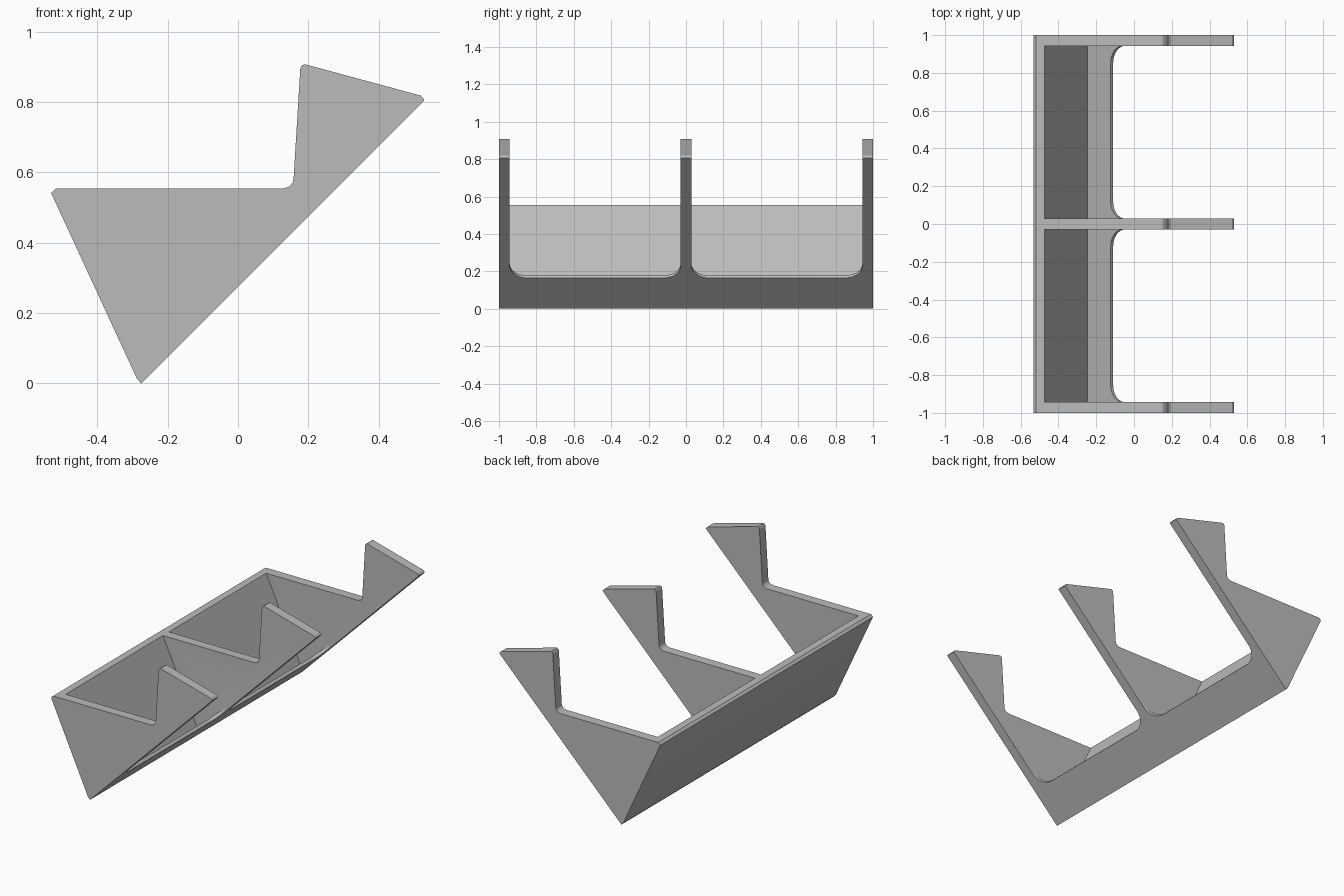
import bpy, bmesh, math
from mathutils import Vector

cube = bpy.data.objects.get("Cube")
if cube:
    bpy.data.objects.remove(cube, do_unlink=True)

grey = bpy.data.materials.new("plain grey")
grey.use_nodes = True
colour = (0.5, 0.5, 0.5, 1)
grey.diffuse_color = colour
grey.node_tree.nodes["Principled BSDF"].inputs["Base Color"].default_value = colour


def prism(name, outline, offset):
    """Extrude a closed outline of 3D points along an offset."""
    bm = bmesh.new()
    face = bm.faces.new([bm.verts.new(p) for p in outline])
    made = bmesh.ops.extrude_face_region(bm, geom=[face])["geom"]
    bmesh.ops.translate(bm, vec=offset,
                        verts=[g for g in made if isinstance(g, bmesh.types.BMVert)])
    bmesh.ops.recalc_face_normals(bm, faces=bm.faces)
    mesh = bpy.data.meshes.new(name)
    bm.to_mesh(mesh)
    bm.free()
    mesh.materials.append(grey)
    obj = bpy.data.objects.new(name, mesh)
    bpy.context.collection.objects.link(obj)
    return obj


# Side profile shared by the three ribs and the tray
foot = Vector((-0.275, 0, 0))
profile = [(-0.275, 0), (-0.287, 0.013), (-0.531, 0.541), (-0.518, 0.554),
           (0.129, 0.554), (0.145, 0.559), (0.155, 0.57), (0.158, 0.583),
           (0.177, 0.895), (0.182, 0.904), (0.19, 0.907),
           (0.519, 0.818), (0.529, 0.807), (0.529, 0.804)]
holder = prism("angled_holder", [(x, -1, z) for x, z in profile], (0, 2, 0))

rib = 0.057
bay = 1 - 1.5 * rib
along = Vector((1, 0, 1)).normalized()    # direction up the sloping base
inward = Vector((-1, 0, 1)).normalized()  # from the base into the tray
lip, radius = 0.233, 0.09

# Hollow bays between the ribs
cavity = [(-0.245, 0.057), (-0.7065, 1.057), (-0.7065, 1.6), (1.298, 1.6)]
cutters = []
for low in (rib / 2 - 1 + rib / 2, rib / 2):
    high = low + bay
    cutters.append(prism("bay_cutter", [(x, low, z) for x, z in cavity], (0, bay, 0)))

    # Open window in the base with two rounded corners
    window = [(1.4, low), (1.4, high)]
    for centre, start in ((high - radius, 90), (low + radius, 180)):
        for i in range(9):
            a = math.radians(start + i * 90 / 8)
            y = centre + radius * math.sin(a)
            window.append((lip + radius + radius * math.cos(a), y))
    cutters.append(prism("window_cutter",
                         [foot + along * s + Vector((0, y, 0)) - inward * 0.05
                          for s, y in window], inward * 0.15))

for cutter in cutters:
    cutter.hide_render = True
    cut = holder.modifiers.new("cut", "BOOLEAN")
    cut.operation, cut.solver, cut.object = "DIFFERENCE", "EXACT", cutter

# Bake the cuts and discard the cutters
graph = bpy.context.evaluated_depsgraph_get()
mesh = bpy.data.meshes.new_from_object(holder.evaluated_get(graph))
holder.modifiers.clear()
holder.data = mesh
for cutter in cutters:
    bpy.data.objects.remove(cutter, do_unlink=True)

# Smooth only the shallow curves
bpy.ops.object.select_all(action="DESELECT")
holder.select_set(True)
bpy.context.view_layer.objects.active = holder
bpy.ops.object.shade_smooth_by_angle(angle=math.radians(20))
